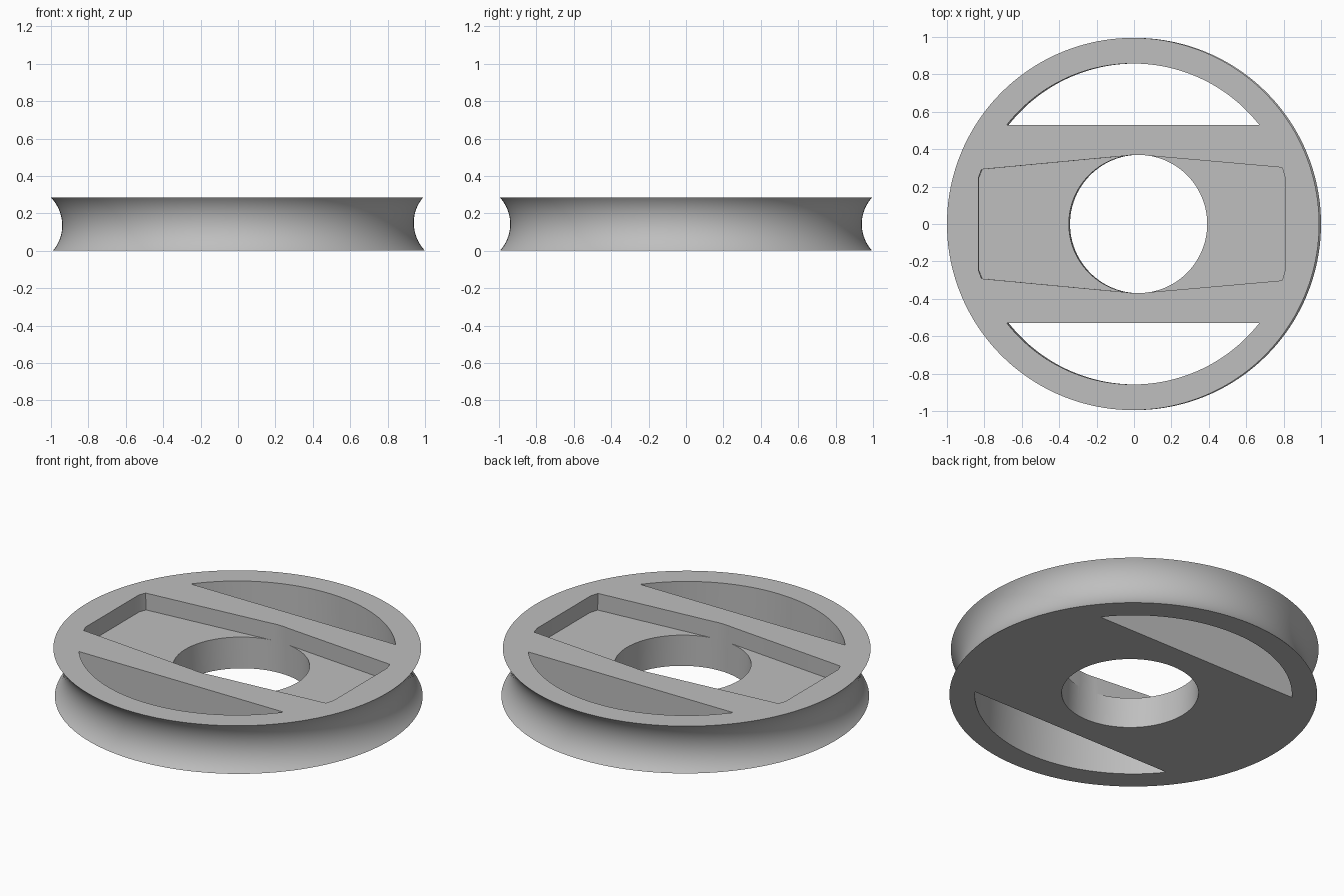
import bpy, bmesh, math
from mathutils import Matrix

HEIGHT, RADIUS, GROOVE = 0.285, 0.995, 0.055
FLOOR = 0.185        # pocket floor height
BORE_X = 0.023       # bore sits slightly off centre

if "Cube" in bpy.data.objects:
    bpy.data.objects.remove(bpy.data.objects["Cube"], do_unlink=True)

grey = bpy.data.materials.new("plain grey")
grey.use_nodes = True
colour = (0.52, 0.52, 0.52, 1)
grey.diffuse_color = colour
grey.node_tree.nodes["Principled BSDF"].inputs["Base Color"].default_value = colour


def make_object(name, bm):
    bmesh.ops.recalc_face_normals(bm, faces=bm.faces)
    mesh = bpy.data.meshes.new(name)
    bm.to_mesh(mesh)
    bm.free()
    mesh.materials.append(grey)
    obj = bpy.data.objects.new(name, mesh)
    bpy.context.collection.objects.link(obj)
    return obj


def prism(name, outline, bottom, top):
    bm = bmesh.new()
    face = bm.faces.new([bm.verts.new((x, y, bottom)) for x, y in outline])
    moved = bmesh.ops.extrude_face_region(bm, geom=[face])["geom"]
    verts = [v for v in moved if isinstance(v, bmesh.types.BMVert)]
    bmesh.ops.translate(bm, verts=verts, vec=(0, 0, top - bottom))
    return make_object(name, bm)


def arc(radius, start, end, steps, cx=0):
    return [(cx + radius * math.cos(start + (end - start) * i / steps),
             radius * math.sin(start + (end - start) * i / steps))
            for i in range(steps + 1)]


def grooved_disc(name, segments=160, rings=20):
    # Stack of circles following a concave circular groove
    half = HEIGHT / 2
    groove_radius = (half ** 2 + GROOVE ** 2) / (2 * GROOVE)
    spread = math.asin(half / groove_radius)
    bm = bmesh.new()
    loops = []
    for i in range(rings + 1):
        a = -spread + 2 * spread * i / rings
        r = RADIUS - GROOVE + groove_radius * (1 - math.cos(a))
        z = half + groove_radius * math.sin(a)
        loops.append([bm.verts.new((r * math.cos(t), r * math.sin(t), z))
                      for t in (2 * math.pi * k / segments for k in range(segments))])
    for low, high in zip(loops, loops[1:]):
        for k in range(segments):
            n = (k + 1) % segments
            bm.faces.new((low[k], low[n], high[n], high[k]))
    bm.faces.new(loops[0][::-1])
    bm.faces.new(loops[-1])
    return make_object(name, bm)


wheel = grooved_disc("grooved_wheel")

# Shallow central pocket with chamfered ends
side = [(0.812, 0.25), (0.797, 0.302), (0.06, 0.367), (-0.015, 0.367),
        (-0.81, 0.292), (-0.826, 0.25)]
pocket = side + [(x, -y) for x, y in reversed(side)]
cutters = [prism("pocket_cutter", pocket, FLOOR, HEIGHT + 0.1)]

# Round through bore
cutters.append(prism("bore_cutter", arc(0.37, 0, 2 * math.pi, 96, BORE_X)[:-1],
                     -0.1, HEIGHT + 0.1))

# Two circular-segment windows
corner = math.asin(0.528 / 0.858)
window = arc(0.858, corner, math.pi - corner, 48)
for label, sign in (("back", 1), ("front", -1)):
    cutters.append(prism(label + "_window_cutter", [(x, sign * y) for x, y in window],
                         -0.1, HEIGHT + 0.1))

for cutter in cutters:
    cutter.hide_render = True
    mod = wheel.modifiers.new(cutter.name, "BOOLEAN")
    mod.operation, mod.solver, mod.object = "DIFFERENCE", "EXACT", cutter

# Bake the cuts, then drop the cutters
bpy.context.view_layer.update()
depsgraph = bpy.context.evaluated_depsgraph_get()
result = bpy.data.meshes.new_from_object(wheel.evaluated_get(depsgraph))
wheel.modifiers.clear()
wheel.data = result
for cutter in cutters:
    bpy.data.objects.remove(cutter, do_unlink=True)

# Slight sideways lean between bottom and top faces
lean = Matrix.Identity(4)
lean[0][2] = -0.01 / HEIGHT
lean[0][3] = 0.005
result.transform(lean)

bpy.ops.object.select_all(action="DESELECT")
wheel.select_set(True)
bpy.context.view_layer.objects.active = wheel
bpy.ops.object.shade_smooth_by_angle(angle=math.radians(30))
